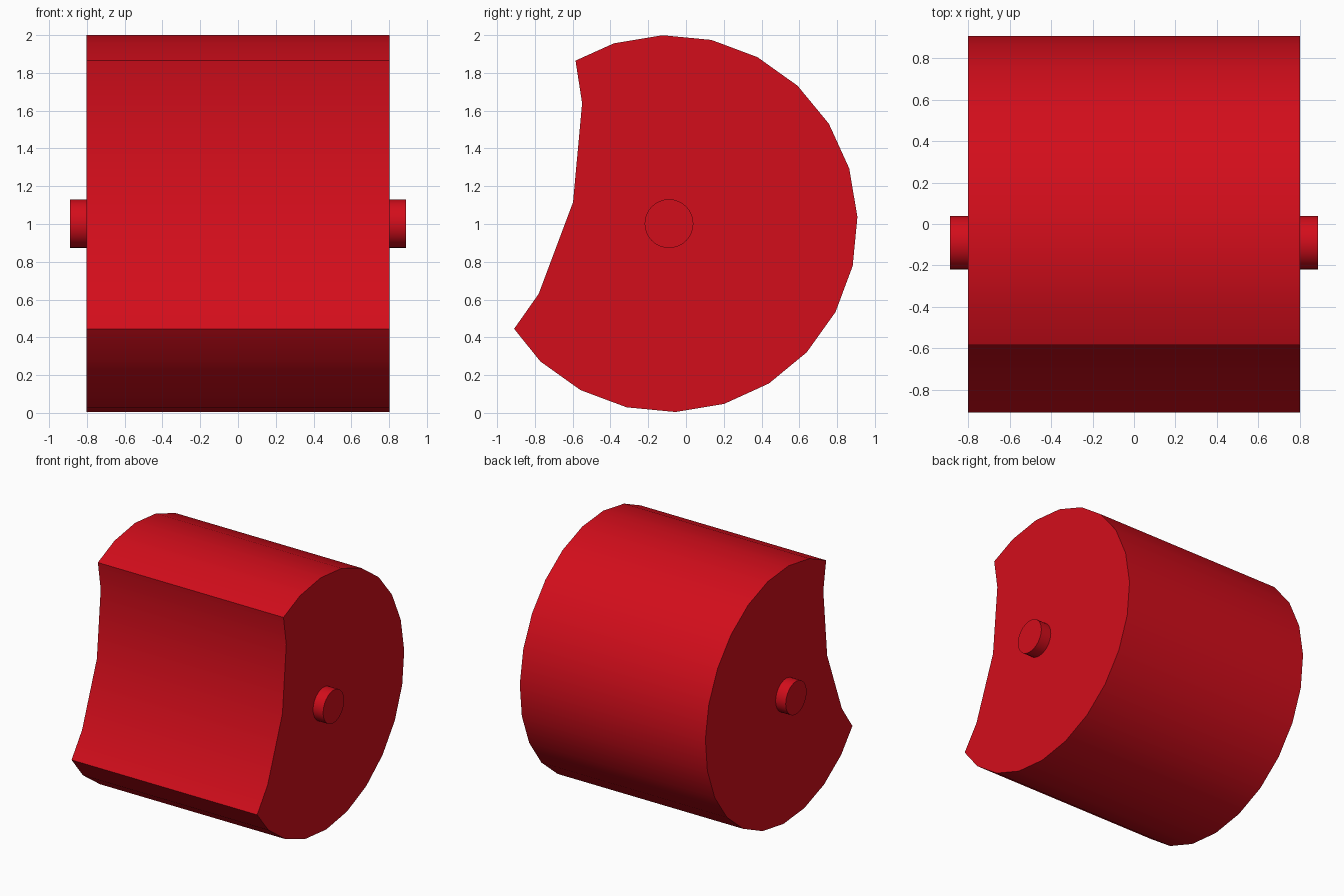
import bpy, bmesh
from math import sin, cos, radians

if "Cube" in bpy.data.objects:
    bpy.data.objects.remove(bpy.data.objects["Cube"])

CY, CZ = -0.09, 1.002

red = bpy.data.materials.new("red")
red.diffuse_color = (0.65, 0.004, 0.011, 1)
red.use_nodes = True
red.node_tree.nodes["Principled BSDF"].inputs["Base Color"].default_value = red.diffuse_color


def circle(radius, sides, start=0.0):
    return [(CY + radius * cos(radians(start) + radians(360 * i / sides)),
             CZ + radius * sin(radians(start) + radians(360 * i / sides)))
            for i in range(sides)]


def extrude_x(name, profile, x0, x1):
    """Extrude a (y, z) profile along x into a closed solid."""
    bm = bmesh.new()
    face = bm.faces.new([bm.verts.new((x0, y, z)) for y, z in profile])
    ext = bmesh.ops.extrude_face_region(bm, geom=[face])
    verts = [g for g in ext["geom"] if isinstance(g, bmesh.types.BMVert)]
    bmesh.ops.translate(bm, verts=verts, vec=(x1 - x0, 0, 0))
    bmesh.ops.recalc_face_normals(bm, faces=bm.faces)
    mesh = bpy.data.meshes.new(name)
    bm.to_mesh(mesh)
    bm.free()
    mesh.materials.append(red)
    obj = bpy.data.objects.new(name, mesh)
    bpy.context.collection.objects.link(obj)
    bpy.ops.object.select_all(action="DESELECT")
    obj.select_set(True)
    bpy.context.view_layer.objects.active = obj
    bpy.ops.object.shade_smooth_by_angle(angle=radians(35))
    return obj


# Drum body: 24-sided round back, closed by a shallow scooped front
arc = circle(0.998, 24, start=-133)[:17]
scoop = [(-0.585, 1.865), (-0.55, 1.64), (-0.598, 1.115),
         (-0.78, 0.63), (-0.91, 0.445)]
extrude_x("drum_body", arc + scoop, -0.803, 0.803)

# Pivot pins on both ends
for side, name in ((-1, "left_pivot_pin"), (1, "right_pivot_pin")):
    extrude_x(name, circle(0.129, 32), side * 0.80, side * 0.89)
